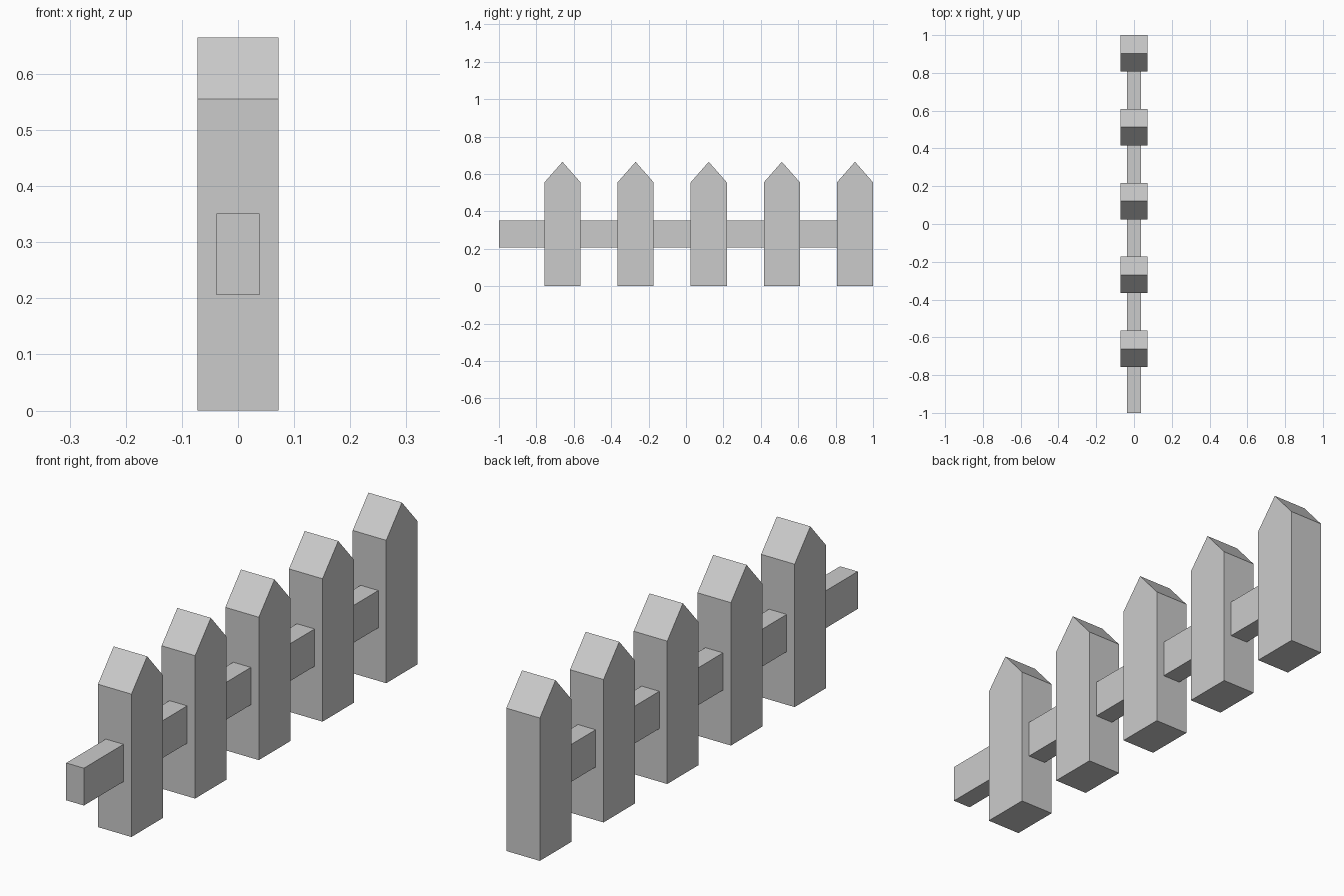
import bpy, bmesh

if "Cube" in bpy.data.objects:
    bpy.data.objects.remove(bpy.data.objects["Cube"])

PITCH, HALF_W, HALF_D = 0.391, 0.0965, 0.072


def extrude_profile(name, profile, half_x, y=0.0):
    """Prism made from a (y, z) profile, centred on x = 0."""
    bm = bmesh.new()
    face = bm.faces.new([bm.verts.new((-half_x, py, pz)) for py, pz in profile])
    ext = bmesh.ops.extrude_face_region(bm, geom=[face])
    verts = [v for v in ext["geom"] if isinstance(v, bmesh.types.BMVert)]
    bmesh.ops.translate(bm, verts=verts, vec=(2 * half_x, 0, 0))
    bmesh.ops.recalc_face_normals(bm, faces=bm.faces)
    mesh = bpy.data.meshes.new(name)
    bm.to_mesh(mesh)
    bm.free()
    obj = bpy.data.objects.new(name, mesh)
    obj.location.y = y
    bpy.context.collection.objects.link(obj)
    return obj


# Pointed pickets, evenly spaced and ending flush at the back
picket = [(-HALF_W, 0), (HALF_W, 0), (HALF_W, 0.555), (0, 0.665), (-HALF_W, 0.555)]
for i in range(5):
    extrude_profile(f"picket_{i + 1}", picket, HALF_D, 1 - HALF_W - i * PITCH)

# Single rail through the pickets, ending inside the last one
rail = [(-1, 0.206), (0.955, 0.206), (0.955, 0.351), (-1, 0.351)]
extrude_profile("rail", rail, 0.038)
